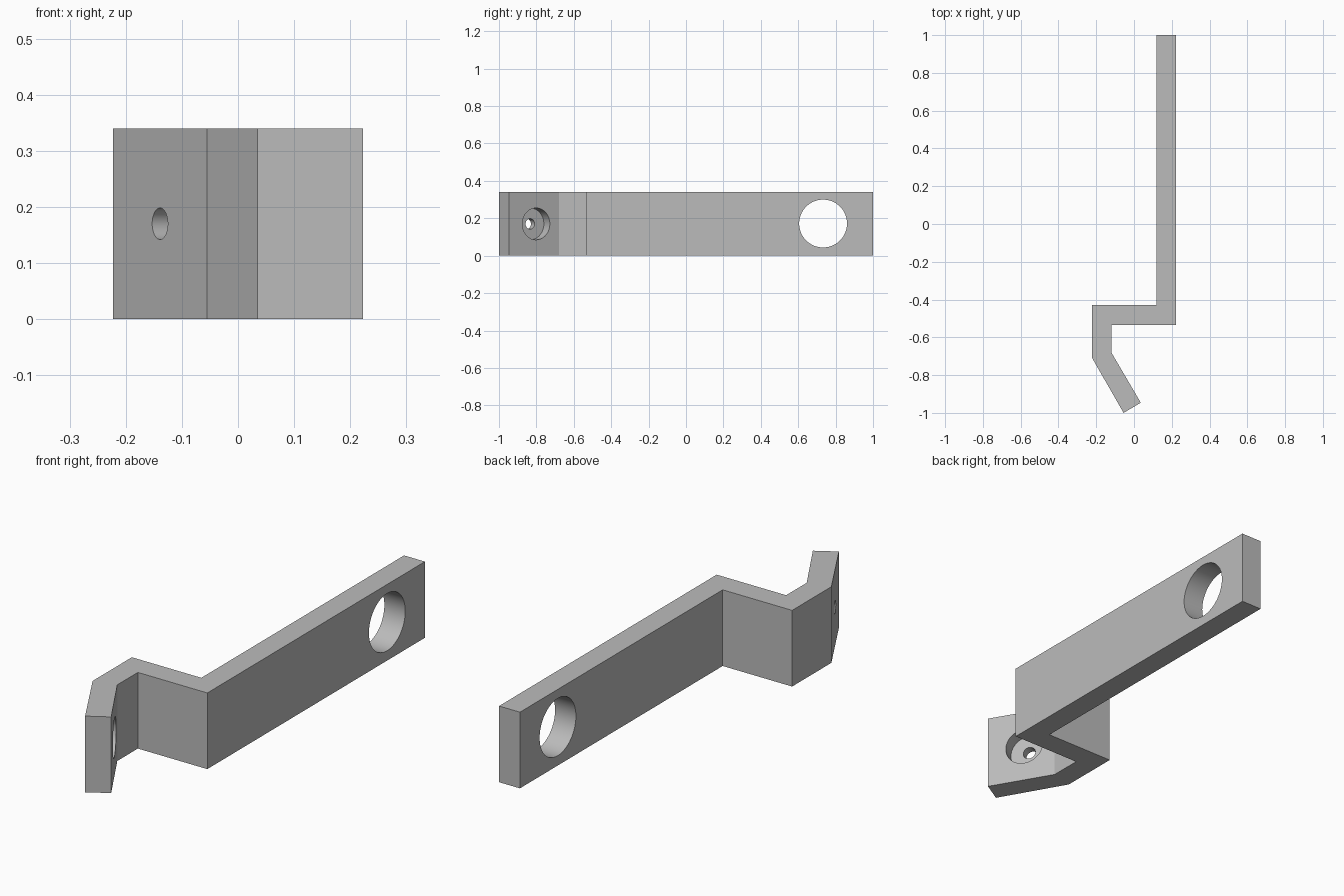
import bpy, bmesh, math
from mathutils import Vector

cube = bpy.data.objects.get("Cube")
if cube:
    bpy.data.objects.remove(cube)

HEIGHT = 0.34
MID = HEIGHT / 2

grey = bpy.data.materials.new("plain_grey")
grey.use_nodes = True
colour = (0.5, 0.5, 0.5, 1)
grey.diffuse_color = colour
grey.node_tree.nodes["Principled BSDF"].inputs["Base Color"].default_value = colour


def new_object(name, bm):
    bmesh.ops.recalc_face_normals(bm, faces=bm.faces)
    mesh = bpy.data.meshes.new(name)
    bm.to_mesh(mesh)
    bm.free()
    mesh.materials.append(grey)
    obj = bpy.data.objects.new(name, mesh)
    bpy.context.collection.objects.link(obj)
    return obj


def drill(target, start, direction, radius, depth):
    """Cut a round hole into target, running depth along direction from start."""
    direction = Vector(direction).normalized()
    bm = bmesh.new()
    bmesh.ops.create_cone(bm, cap_ends=True, segments=64,
                          radius1=radius, radius2=radius, depth=depth)
    cutter = new_object("hole_cutter", bm)
    cutter.hide_render = True
    cutter.rotation_mode = "QUATERNION"
    cutter.rotation_quaternion = direction.to_track_quat("Z", "Y")
    cutter.location = Vector(start) + direction * depth / 2
    mod = target.modifiers.new("hole", "BOOLEAN")
    mod.object = cutter
    mod.operation = "DIFFERENCE"
    mod.solver = "EXACT"
    bpy.ops.object.select_all(action="DESELECT")
    target.select_set(True)
    bpy.context.view_layer.objects.active = target
    bpy.ops.object.modifier_apply(modifier=mod.name)
    bpy.data.objects.remove(cutter)


# Bent bar: long arm, sideways step, short wall and angled lip
outline = [(0.12, 1), (0.223, 1), (0.223, -0.535), (-0.12, -0.535),
           (-0.12, -0.68), (0.036, -0.946), (-0.055, -1),
           (-0.223, -0.707), (-0.223, -0.43), (0.12, -0.43)]
bm = bmesh.new()
base = bm.faces.new([bm.verts.new((x, y, 0)) for x, y in outline])
top = bmesh.ops.extrude_face_region(bm, geom=[base])["geom"]
bmesh.ops.translate(bm, vec=(0, 0, HEIGHT),
                    verts=[v for v in top if isinstance(v, bmesh.types.BMVert)])
bracket = new_object("bent_bracket", bm)

# Large round hole through the end of the long arm
drill(bracket, (0, 0.733, MID + 0.002), (1, 0, 0), 0.128, 0.4)

# Screw hole through the lip, with a wide recess on its inner side
slope = math.radians(30)
inward = Vector((-math.cos(slope), -math.sin(slope), 0))
centre = Vector((-0.05, -0.802, MID))
drill(bracket, centre - inward * 0.05, inward, 0.085, 0.05 + 0.063)
drill(bracket, centre, inward, 0.028, 0.2)

# Smooth hole walls, crisp corners
bpy.ops.object.shade_smooth_by_angle(angle=math.radians(25))
